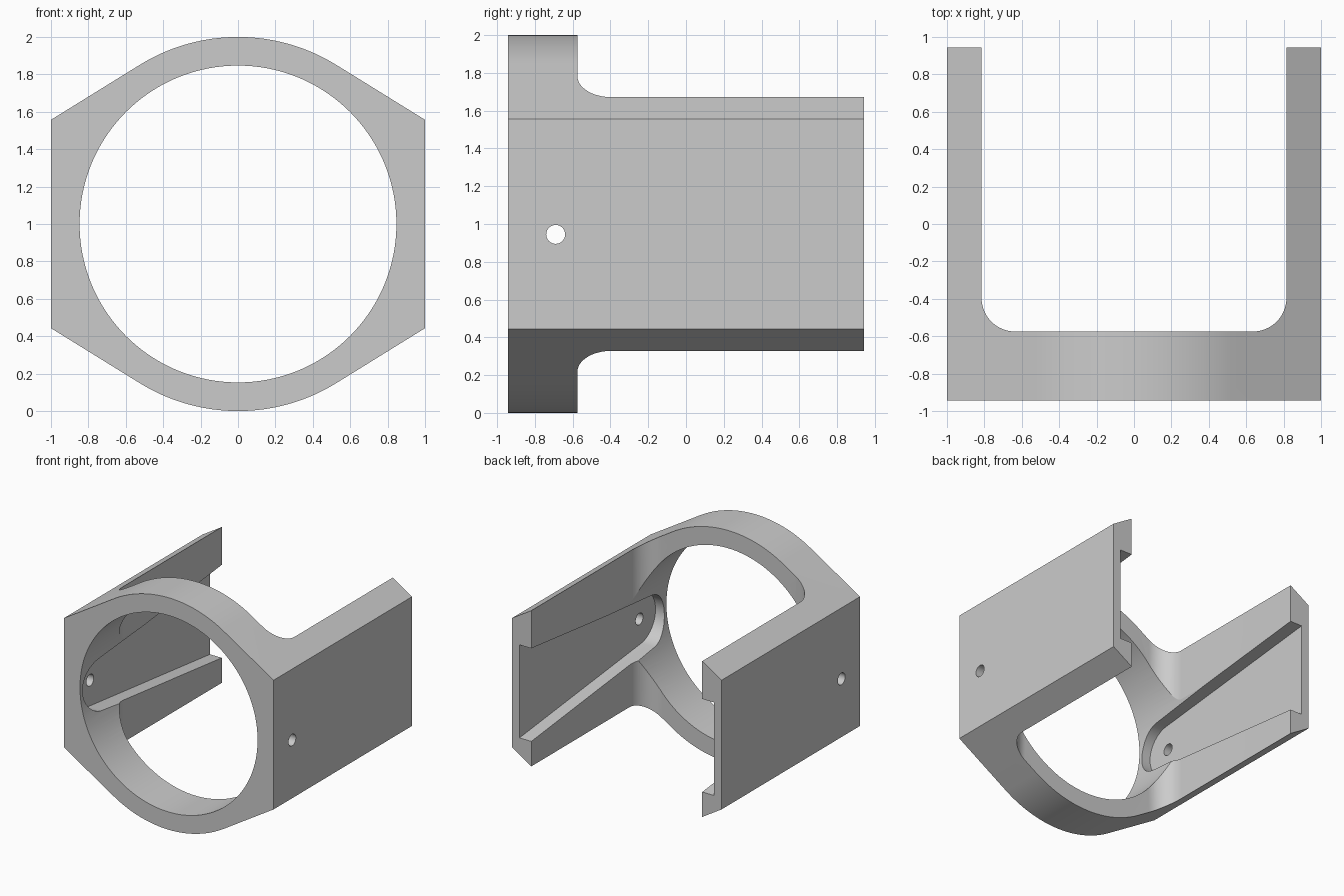
import bpy, bmesh
from math import sin, cos, atan, atan2, pi, radians
from mathutils import Vector

cube = bpy.data.objects.get("Cube")
if cube:
    bpy.data.objects.remove(cube, do_unlink=True)

HALF_Y = 0.943     # half depth
CORNER = 0.557     # half height of the flat sides
BORE = 0.847       # bore radius
INNER = 0.815      # inner face of the arms
RING_BACK = -0.575
PIN_Y, PIN_Z = -0.69, 0.945

grey = bpy.data.materials.new("plain grey")
grey.use_nodes = True
COLOUR = (0.6, 0.6, 0.6, 1)
grey.diffuse_color = COLOUR
bsdf = next(n for n in grey.node_tree.nodes if n.type == 'BSDF_PRINCIPLED')
bsdf.inputs["Base Color"].default_value = COLOUR


def arc(cu, cv, r, a0, a1, n):
    """Points along an arc, both ends included."""
    return [(cu + r * cos(a0 + (a1 - a0) * i / n),
             cv + r * sin(a0 + (a1 - a0) * i / n)) for i in range(n + 1)]


def prism(name, pts, axis, lo, hi):
    """Extrude a 2D outline along the given axis."""
    place = {'x': lambda u, v, w: (w, u, v),
             'y': lambda u, v, w: (u, w, v),
             'z': lambda u, v, w: (u, v, w)}[axis]
    bm = bmesh.new()
    face = bm.faces.new([bm.verts.new(place(u, v, lo)) for u, v in pts])
    ext = bmesh.ops.extrude_face_region(bm, geom=[face])
    shift = Vector(place(0, 0, hi - lo))
    bmesh.ops.translate(bm, vec=shift,
                        verts=[e for e in ext["geom"] if isinstance(e, bmesh.types.BMVert)])
    bmesh.ops.recalc_face_normals(bm, faces=bm.faces)
    mesh = bpy.data.meshes.new(name)
    bm.to_mesh(mesh)
    bm.free()
    mesh.materials.append(grey)
    obj = bpy.data.objects.new(name, mesh)
    bpy.context.collection.objects.link(obj)
    return obj


def cut(target, cutter):
    """Subtract the cutter and remove it."""
    mod = target.modifiers.new("cut", 'BOOLEAN')
    mod.operation = 'DIFFERENCE'
    mod.solver = 'EXACT'
    mod.object = cutter
    bpy.context.view_layer.objects.active = target
    bpy.ops.object.modifier_apply(modifier=mod.name)
    bpy.data.objects.remove(cutter, do_unlink=True)


# Outer body: round top and bottom with tangent slopes to flat sides
t = 2 * atan(CORNER)
outline = [(1, 1 - CORNER), (1, 1 + CORNER)] + arc(0, 1, 1, t, pi - t, 32)
outline += [(-1, 1 + CORNER), (-1, 1 - CORNER)] + arc(0, 1, 1, pi + t, 2 * pi - t, 32)
body = prism("bracket_body", outline, 'y', -HALF_Y, HALF_Y)

# Space between the arms, with rounded corners behind the ring
R = 0.18
gap = [(INNER, 1.5), (-INNER, 1.5)]
gap += arc(-INNER + R, RING_BACK + R, R, pi, 1.5 * pi, 16)
gap += arc(INNER - R, RING_BACK + R, R, 1.5 * pi, 2 * pi, 16)
cut(body, prism("gap_cutter", gap, 'z', -0.5, 2.5))

# Round bore through the whole depth
cut(body, prism("bore_cutter", arc(0, 1, BORE, 0, 2 * pi, 128)[:-1], 'y', -1.5, 1.5))

# Tapered slot and pin hole in each arm
SLOT_R, SLOPE, FLOOR = 0.22, 0.11, 0.928
tilt = atan(SLOPE)
back = 1.2
half = SLOT_R / cos(tilt) + SLOPE * (back - PIN_Y)
slot = [(back, PIN_Z - half), (back, PIN_Z + half)]
slot += arc(PIN_Y, PIN_Z, SLOT_R, pi / 2 + tilt, 1.5 * pi - tilt, 32)
pin = arc(PIN_Y, PIN_Z, 0.05, 0, 2 * pi, 40)[:-1]
for side in (-1, 1):
    cut(body, prism("slot_cutter", slot, 'x', side * 0.5, side * FLOOR))
    cut(body, prism("pin_cutter", pin, 'x', side * 0.6, side * 1.3))

# Smooth curved walls, sharp edges elsewhere
bpy.ops.object.select_all(action='DESELECT')
body.select_set(True)
bpy.context.view_layer.objects.active = body
bpy.ops.object.shade_smooth_by_angle(angle=radians(12))
